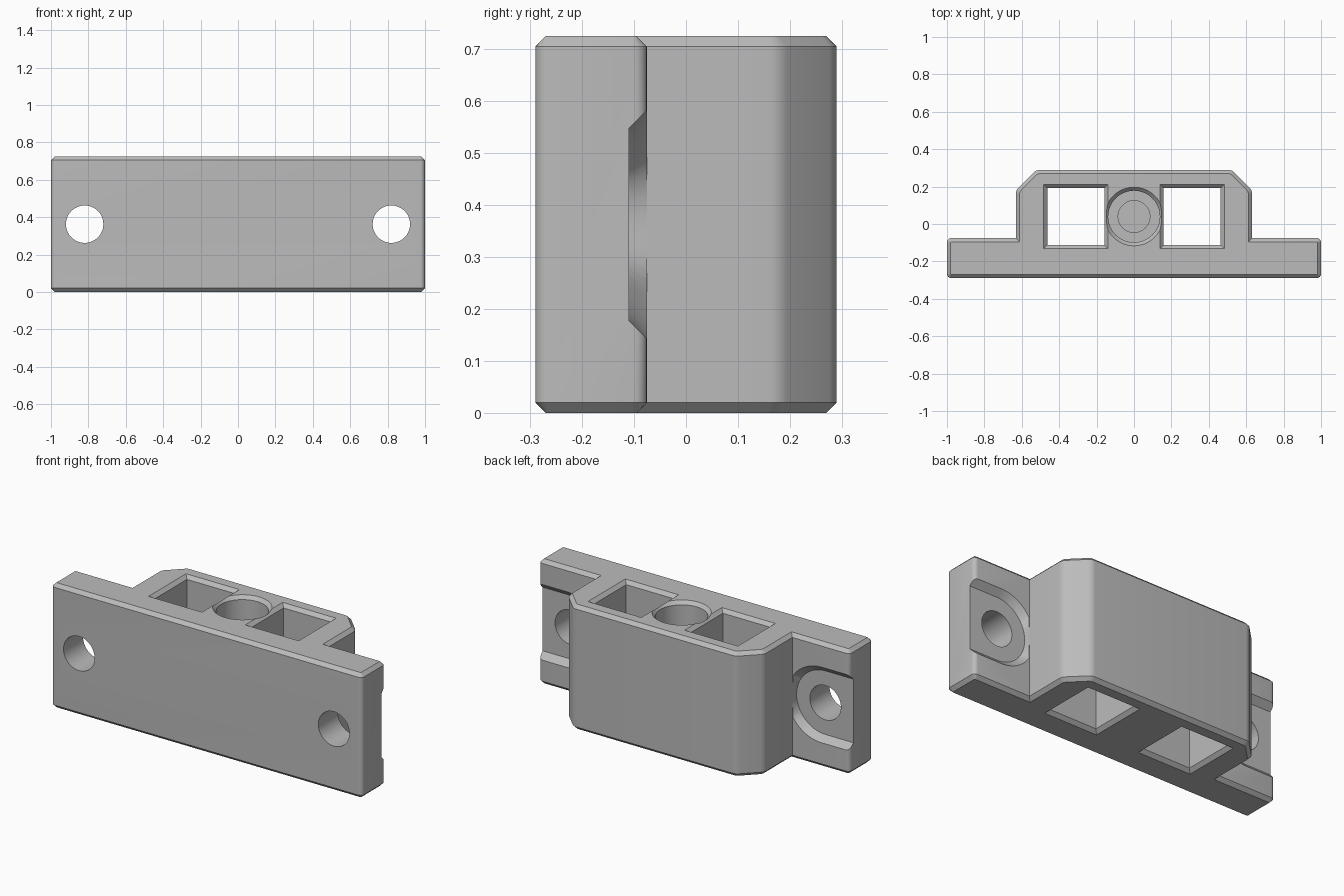
import bpy
import bmesh
import math
from mathutils import Vector

cube = bpy.data.objects.get("Cube")
if cube:
    bpy.data.objects.remove(cube, do_unlink=True)

HEIGHT = 0.725
MID_Z = HEIGHT / 2
CHAMFER = 0.02
BODY_X = 0.632      # half width of the raised body
WING_Y = -0.075     # back face of the mounting wings
POCKET_Y = 0.04     # centre line of the three pockets

grey = bpy.data.materials.new("plain grey")
grey.use_nodes = True
grey.diffuse_color = (0.5, 0.5, 0.5, 1)
grey.node_tree.nodes["Principled BSDF"].inputs["Base Color"].default_value = (0.5, 0.5, 0.5, 1)


def loft(name, rings):
    """Solid skinned through equal rings of points, capped at both ends."""
    bm = bmesh.new()
    loops = [[bm.verts.new(p) for p in ring] for ring in rings]
    n = len(loops[0])
    for a, b in zip(loops, loops[1:]):
        for i in range(n):
            j = (i + 1) % n
            bm.faces.new((a[i], a[j], b[j], b[i]))
    bm.faces.new(loops[0][::-1])
    bm.faces.new(loops[-1])
    bmesh.ops.recalc_face_normals(bm, faces=bm.faces)
    mesh = bpy.data.meshes.new(name)
    bm.to_mesh(mesh)
    bm.free()
    obj = bpy.data.objects.new(name, mesh)
    bpy.context.collection.objects.link(obj)
    mesh.materials.append(grey)
    return obj


def outline(corners, inset):
    """Counter-clockwise outline, inset, with convex corners rounded."""
    points = []
    for i, (x, y, radius) in enumerate(corners):
        v = Vector((x, y))
        d1 = (v - Vector(corners[i - 1][:2])).normalized()
        d2 = (Vector(corners[(i + 1) % len(corners)][:2]) - v).normalized()
        n1, n2 = Vector((-d1.y, d1.x)), Vector((-d2.y, d2.x))
        mitre = (n1 + n2) / (1 + n1.dot(n2))
        if radius == 0:
            points.append(v + mitre * inset)
            continue
        for step in range(5):
            normal = n1.lerp(n2, step / 4).normalized()
            points.append(v + mitre * radius - normal * (radius - inset))
    return points


def cut(target, cutter):
    cutter.hide_render = True
    mod = target.modifiers.new("cut", "BOOLEAN")
    mod.operation = "DIFFERENCE"
    mod.solver = "EXACT"
    mod.object = cutter
    bpy.context.view_layer.objects.active = target
    bpy.ops.object.modifier_apply(modifier=mod.name)
    bpy.data.objects.remove(cutter, do_unlink=True)


def circle(radius, count):
    return [(radius * math.cos(math.tau * i / count), radius * math.sin(math.tau * i / count))
            for i in range(count)]


def square(half):
    return [(-half, -half), (half, -half), (half, half), (-half, half)]


def slot(side, grow, y):
    """Round-ended slot around a screw hole, open at the wing's outer end."""
    r = 0.185 + grow
    pts = [(1.1, -r)]
    for i in range(33):
        a = -math.pi / 2 - math.pi * i / 32
        pts.append((max(0.82 + r * math.cos(a), BODY_X + 0.001), r * math.sin(a)))
    pts.append((1.1, r))
    return [(side * x, y, MID_Z + z) for x, z in pts]


# Bracket body: plate with wings and a raised block, chamfered at both ends
half = [(1, -0.29, 0.024), (1, WING_Y, 0.024), (BODY_X, WING_Y, 0),
        (BODY_X, 0.18, 0.05), (0.522, 0.29, 0.05)]
corners = half + [(-x, y, r) for x, y, r in reversed(half)]
levels = [(0, CHAMFER), (CHAMFER, 0), (HEIGHT - CHAMFER, 0), (HEIGHT, CHAMFER)]
bracket = loft("bracket_body", [[(p.x, p.y, z) for p in outline(corners, inset)]
                                for z, inset in levels])

# Square through pockets, flared at top and bottom, and wing screw holes
for side in (-1, 1):
    flare = [(-0.01, 0.182), (CHAMFER, 0.152), (HEIGHT - CHAMFER, 0.152), (HEIGHT + 0.01, 0.182)]
    cut(bracket, loft("pocket_cutter", [
        [(x + side * 0.311, y + POCKET_Y, z) for x, y in square(h)] for z, h in flare]))
    cut(bracket, loft("slot_cutter", [
        slot(side, 0, -0.11), slot(side, 0.04, -0.07), slot(side, 0.04, 0)]))
    cut(bracket, loft("screw_hole_cutter", [
        [(x + side * 0.82, y, z + MID_Z) for x, z in circle(0.1, 48)] for y in (-0.4, 0)]))

# Round blind pocket with a stepped floor
steps = [(0.06, 0.085), (0.1, 0.085), (0.1, 0.138),
         (HEIGHT - CHAMFER, 0.138), (HEIGHT + 0.01, 0.166)]
cut(bracket, loft("round_pocket_cutter", [
    [(x, y + POCKET_Y, z) for x, y in circle(r, 64)] for z, r in steps]))

# Smooth the round walls, keep chamfers crisp
bpy.ops.object.select_all(action="DESELECT")
bracket.select_set(True)
bpy.context.view_layer.objects.active = bracket
bpy.ops.object.shade_smooth_by_angle(angle=math.radians(30))
